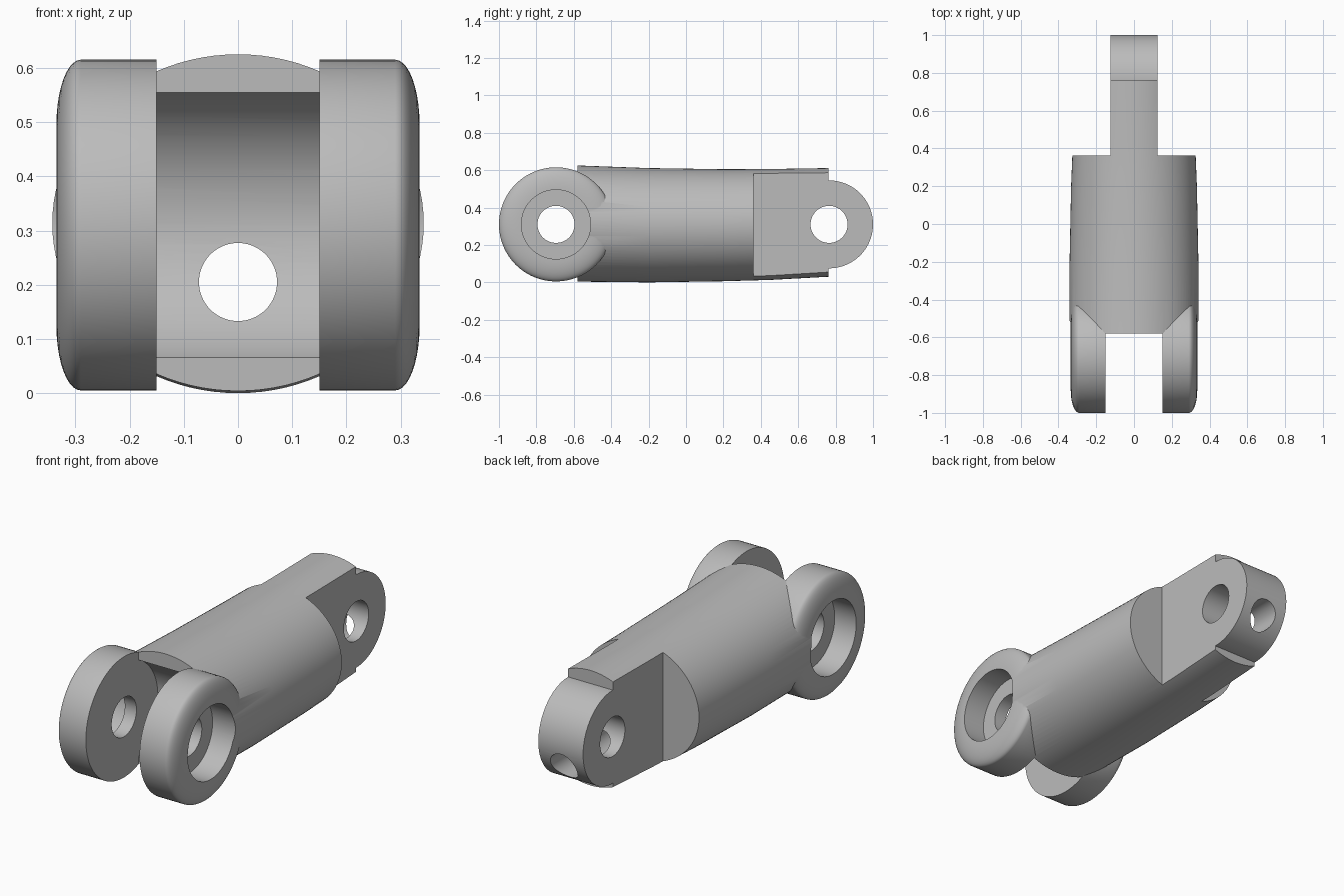
import bpy, bmesh, math

if "Cube" in bpy.data.objects:
    bpy.data.objects.remove(bpy.data.objects["Cube"], do_unlink=True)

MID_Z = 0.31      # height of both pivot axes
FORK_Y = -0.695   # fork pivot
TIP_Y = 0.765     # tongue pivot
SEGMENTS = 96

gray = bpy.data.materials.new("neutral gray")
gray.use_nodes = True
gray.diffuse_color = (0.5, 0.5, 0.5, 1)
gray.node_tree.nodes["Principled BSDF"].inputs["Base Color"].default_value = (0.5, 0.5, 0.5, 1)


def finish(name, bm):
    bmesh.ops.recalc_face_normals(bm, faces=bm.faces)
    mesh = bpy.data.meshes.new(name)
    bm.to_mesh(mesh)
    bm.free()
    mesh.materials.append(gray)
    obj = bpy.data.objects.new(name, mesh)
    bpy.context.collection.objects.link(obj)
    return obj


def loft(name, axis, rings):
    """Solid through elliptical rings: (position, centre, z centre, half width, half height)."""
    bm = bmesh.new()
    loops = []
    for pos, centre, z_centre, half_w, half_h in rings:
        loop = []
        for i in range(SEGMENTS):
            a = math.tau * i / SEGMENTS
            side, z = centre + half_w * math.cos(a), z_centre + half_h * math.sin(a)
            loop.append(bm.verts.new((pos, side, z) if axis == "x" else (side, pos, z)))
        loops.append(loop)
    for low, high in zip(loops, loops[1:]):
        for i in range(SEGMENTS):
            j = (i + 1) % SEGMENTS
            bm.faces.new((low[i], low[j], high[j], high[i]))
    bm.faces.new(loops[0])
    bm.faces.new(loops[-1])
    return finish(name, bm)


def cross_pin(name, x0, x1, y, radius):
    return loft(name, "x", [(x, y, MID_Z, radius, radius) for x in (x0, x1)])


def box(name, x0, x1, y0, y1, z0, z1):
    bm = bmesh.new()
    bmesh.ops.create_cube(bm, size=1)
    for v in bm.verts:
        v.co.x = x1 if v.co.x > 0 else x0
        v.co.y = y1 if v.co.y > 0 else y0
        v.co.z = z1 if v.co.z > 0 else z0
    return finish(name, bm)


def combine(target, other, operation):
    mod = target.modifiers.new(operation.lower(), "BOOLEAN")
    mod.operation = operation
    mod.solver = "EXACT"
    mod.object = other
    bpy.ops.object.select_all(action="DESELECT")
    bpy.context.view_layer.objects.active = target
    target.select_set(True)
    bpy.ops.object.modifier_apply(modifier=mod.name)
    bpy.data.objects.remove(other, do_unlink=True)


# Gently tapered oval body: (y, half width, bottom, top)
stations = [(-0.58, 0.343, 0.004, 0.625), (-0.2, 0.341, 0.0, 0.611),
            (0.2, 0.333, 0.006, 0.605), (0.45, 0.323, 0.013, 0.606),
            (0.762, 0.31, 0.03, 0.611)]
link = loft("hinge_link", "y",
            [(y, 0, (lo + hi) / 2, w, (hi - lo) / 2) for y, w, lo, hi in stations])

# Side cuts that leave the flat tongue
for s in (-1, 1):
    x0, x1 = sorted((s * 0.125, s * 0.6))
    combine(link, box("tongue_cutter", x0, x1, 0.362, 1.2, -0.3, 1), "DIFFERENCE")

# Concave clearance between the fork discs
combine(link, cross_pin("groove_cutter", -0.15, 0.15, FORK_Y, 0.27), "DIFFERENCE")

# Rounded tongue end
combine(link, cross_pin("tongue_end", -0.125, 0.125, TIP_Y, 0.235), "UNION")

# Fork discs with rounded outer rims
for s in (-1, 1):
    profile = [(0.15, 0.305)]
    for i in range(11):
        a = math.pi / 2 * (1 - i / 10)
        profile.append((0.29 + 0.045 * math.cos(a), 0.185 + 0.12 * math.sin(a)))
    disc = loft("fork_disc", "x", [(s * x, FORK_Y, MID_Z, r, r) for x, r in profile])
    combine(link, disc, "UNION")

# Counterbores in the outer fork faces
for s in (-1, 1):
    x0, x1 = sorted((s * 0.215, s * 0.6))
    combine(link, cross_pin("counterbore_cutter", x0, x1, FORK_Y, 0.185), "DIFFERENCE")

# Pivot holes and the lengthwise channel
for y in (FORK_Y, TIP_Y):
    combine(link, cross_pin("pivot_cutter", -0.6, 0.6, y, 0.099), "DIFFERENCE")
channel = loft("channel_cutter", "y", [(y, 0, 0.205, 0.072, 0.072) for y in (-1.2, 1.2)])
combine(link, channel, "DIFFERENCE")

bpy.ops.object.select_all(action="DESELECT")
bpy.context.view_layer.objects.active = link
link.select_set(True)
bpy.ops.object.shade_smooth_by_angle(angle=math.radians(25))
